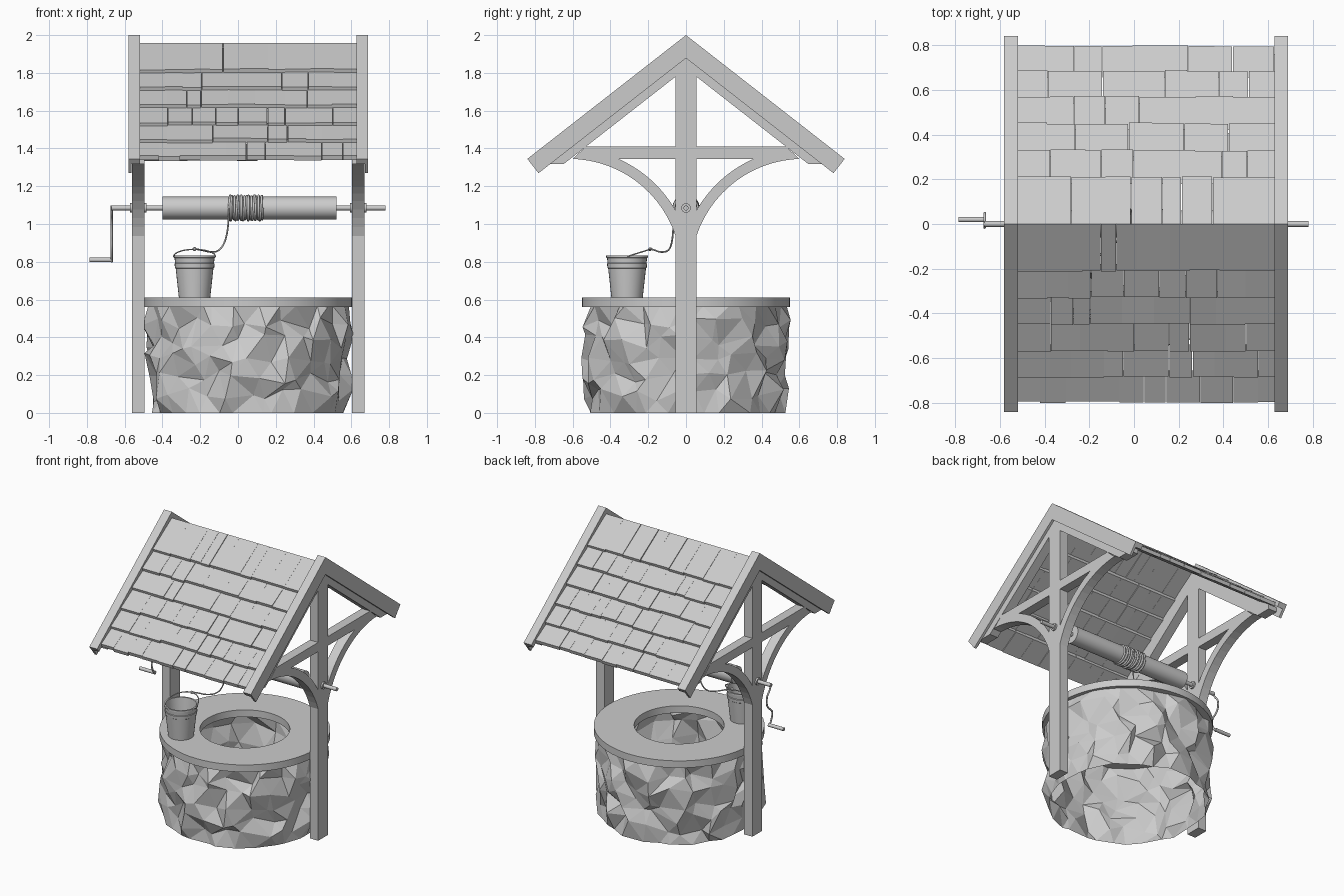
import bpy, bmesh, math, random
from mathutils import Vector

random.seed(4)
cube = bpy.data.objects.get("Cube")
if cube:
    bpy.data.objects.remove(cube)

grey = bpy.data.materials.new("plain_grey")
grey.use_nodes = True
grey.diffuse_color = (0.6, 0.6, 0.6, 1)
grey.node_tree.nodes["Principled BSDF"].inputs["Base Color"].default_value = (0.6, 0.6, 0.6, 1)

CX = 0.054          # middle of the well and roof
SLOPE = 0.78        # roof fall per unit of depth
AXLE_Z = 1.085
tau = 2 * math.pi


def finish(name, bm, smooth=False, fix=True):
    if fix:
        bmesh.ops.recalc_face_normals(bm, faces=bm.faces)
    mesh = bpy.data.meshes.new(name)
    bm.to_mesh(mesh)
    bm.free()
    mesh.materials.append(grey)
    if smooth:
        for p in mesh.polygons:
            p.use_smooth = True
        mesh.set_sharp_from_angle(angle=math.radians(35))
    obj = bpy.data.objects.new(name, mesh)
    bpy.context.collection.objects.link(obj)
    return obj


def add_prism(bm, pts, x0, x1):
    """Extrude a (y, z) outline along x."""
    a = [bm.verts.new((x0, y, z)) for y, z in pts]
    b = [bm.verts.new((x1, y, z)) for y, z in pts]
    bm.faces.new(a)
    bm.faces.new(b[::-1])
    for i in range(len(pts)):
        j = (i + 1) % len(pts)
        bm.faces.new((a[i], b[i], b[j], a[j]))


def prism(name, pts, x0, x1):
    bm = bmesh.new()
    add_prism(bm, pts, x0, x1)
    return finish(name, bm)


def lathe(name, profile, centre, axis="z", segs=48, closed=False):
    """Turn an (r, h) profile round z or x."""
    bm = bmesh.new()
    rings = []
    for r, h in profile:
        ring = []
        for k in range(segs):
            u, v = r * math.cos(tau * k / segs), r * math.sin(tau * k / segs)
            p = (u, v, h) if axis == "z" else (h, u, v)
            ring.append(bm.verts.new(Vector(p) + Vector(centre)))
        rings.append(ring)
    pairs = list(zip(rings, rings[1:]))
    if closed:
        pairs.append((rings[-1], rings[0]))
    else:
        bm.faces.new(rings[0])
        bm.faces.new(rings[-1])
    for a, b in pairs:
        for k in range(segs):
            n = (k + 1) % segs
            bm.faces.new((a[k], a[n], b[n], b[k]))
    return finish(name, bm, True)


def rod(name, x0, x1, r, y=0, z=AXLE_Z, segs=24):
    return lathe(name, [(r, x0), (r, x1)], (0, y, z), "x", segs)


def tube(name, pts, r, kind="NURBS"):
    """Round wire or rope through a path."""
    cu = bpy.data.curves.new(name, "CURVE")
    cu.dimensions = "3D"
    cu.bevel_depth, cu.bevel_resolution, cu.resolution_u = r, 2, 6
    cu.use_fill_caps = True
    sp = cu.splines.new(kind)
    sp.points.add(len(pts) - 1)
    for p, co in zip(sp.points, pts):
        p.co = (*co, 1)
    if kind == "NURBS":
        sp.order_u, sp.use_endpoint_u = 3, True
    sp.use_smooth = True
    cu.materials.append(grey)
    obj = bpy.data.objects.new(name, cu)
    bpy.context.collection.objects.link(obj)


# Rough stone wall: jittered grid of flat triangles
COLS, ROWS, WALL_H = 30, 6, 0.565
bm = bmesh.new()
grid = []
for j in range(ROWS + 1):
    edge = j in (0, ROWS)
    row = []
    for i in range(COLS):
        a = tau * (i + 0.5 * (j % 2) + random.uniform(-0.4, 0.4)) / COLS
        z = WALL_H * j / ROWS + (0 if edge else random.uniform(-0.038, 0.038))
        r = random.uniform(0.5, 0.535) if edge else random.uniform(0.488, 0.562)
        row.append(bm.verts.new((CX + r * math.cos(a), r * math.sin(a), z)))
    grid.append(row)
for j in range(ROWS):
    for i in range(COLS):
        n = (i + 1) % COLS
        a, b, c, d = grid[j][i], grid[j][n], grid[j + 1][n], grid[j + 1][i]
        tris = ((a, b, d), (b, c, d)) if j % 2 == 0 else ((a, b, c), (a, c, d))
        for t in tris:
            bm.faces.new(t)
finish("stone_wall", bm)

# Flat ring on top of the wall
lathe("well_rim", [(0.29, 0.56), (0.55, 0.56), (0.55, 0.61), (0.29, 0.61)],
      (CX, 0, 0), segs=64, closed=True)


def chevron(top, depth, y_end):
    """Roof-shaped outline with square-cut ends."""
    n = math.hypot(1, SLOPE)
    th = depth / n
    ze = top - SLOPE * y_end
    yi, zi = y_end - th * SLOPE / n, ze - th / n
    return [(0, top), (y_end, ze), (yi, zi), (0, top - depth), (-yi, zi), (-y_end, ze)]


def arch_brace(s):
    """Curved brace between post and tie beam."""
    cy, cz = 0.62, 0.75
    def arc(r, a0, a1):
        return [(s * (cy + r * math.cos(a0 + (a1 - a0) * k / 14)),
                 cz + r * math.sin(a0 + (a1 - a0) * k / 14)) for k in range(15)]
    lower = arc(0.595, math.radians(162), math.radians(90))
    upper = arc(0.65, math.radians(113), math.radians(151))
    return lower + upper


# Two end frames, mirrored
rafter = [(0, 1.945), (0.76, 1.352), (0.76, 1.318), (0.647, 1.318), (0, 1.823),
          (-0.647, 1.318), (-0.76, 1.318), (-0.76, 1.352)]
for s, side in ((-1, "right"), (1, "left")):
    inner, outer = CX + s * 0.549, CX + s * 0.615
    prism(side + "_post", [(-0.055, 0), (0.055, 0), (0.055, 1.82), (0, 1.86), (-0.055, 1.82)],
          inner, outer)
    prism(side + "_rafters", rafter, inner, outer)
    prism(side + "_tie_beam", [(-0.6, 1.345), (0.6, 1.345), (0.53, 1.41), (-0.53, 1.41)],
          inner, outer)
    prism(side + "_front_brace", arch_brace(-1), inner, outer)
    prism(side + "_back_brace", arch_brace(1), inner, outer)
    prism(side + "_verge_board", chevron(2.0, 0.045, 0.84), CX + s * 0.574, CX + s * 0.634)
    prism(side + "_fascia", chevron(2.0, 0.122, 0.84), CX + s * 0.618, CX + s * 0.635)
    rod(side + "_bearing", CX + s * 0.538, CX + s * 0.626, 0.025)

# Overlapping shingle rows on both slopes
bm = bmesh.new()
edges = [0, 0.21, 0.33, 0.45, 0.57, 0.685, 0.797]
for s in (-1, 1):
    for y0, y1 in zip(edges, edges[1:]):
        x, end = CX - 0.576, CX + 0.576
        up = max(y0 - 0.03, 0)
        while x < end:
            nx = x + random.uniform(0.07, 0.16)
            if end - nx < 0.06:
                nx = end
            yb = y1 + random.uniform(-0.004, 0.004)
            lift = random.uniform(-0.003, 0.003)
            zu, zb = 1.957 - SLOPE * up, 1.983 - SLOPE * yb + lift
            gap = random.choice((0.0005, 0.0005, 0.001, 0.004))
            add_prism(bm, [(s * up, zu), (s * yb, zb), (s * (yb - 0.008), zb - 0.024),
                           (s * up, zu - 0.024)], x, nx - gap)
            x = nx
finish("roof_shingles", bm)

# Windlass: axle, drum, wound rope and crank
rod("axle", -0.67, 0.78, 0.013)
rod("drum", -0.4, 0.522, 0.06, segs=32)
TURNS, STEPS = 14, 20
coil = []
for k in range(TURNS * STEPS + 1):
    a = tau * k / STEPS
    r = 0.063 + 0.003 * math.sin(k * 0.13)
    coil.append((-0.047 + 0.18 * k / (TURNS * STEPS) + 0.003 * math.sin(a * 0.7),
                 -r * math.cos(a), AXLE_Z + r * math.sin(a)))
tube("wound_rope", coil, 0.0065, "POLY")
tube("crank_arm", [(-0.668, y, z) for y, z in
     ((0, 1.098), (0.005, 1.06), (0.05, 1.02), (0.045, 0.94), (-0.02, 0.9), (-0.01, 0.84),
      (0.02, 0.8))], 0.006)
rod("crank_handle", -0.785, -0.665, 0.012, 0.02, 0.81)

# Bucket with two raised bands and a wire bail
BX, BY = -0.23, -0.312
lathe("bucket", [(0.083, 0.61), (0.1, 0.765), (0.104, 0.768), (0.106, 0.79), (0.103, 0.793),
                 (0.106, 0.82), (0.111, 0.822), (0.111, 0.832), (0.1, 0.832), (0.079, 0.622)],
      (BX, BY, 0), segs=32)
bail = []
for k in range(17):
    a = math.pi * k / 16
    bail.append((BX + 0.111 * math.cos(a), BY + 0.122 * math.sin(a), 0.828 + 0.038 * math.sin(a)))
tube("bucket_bail", bail, 0.0035)

# Loose rope from the drum down to the bail
tube("hanging_rope", [(-0.047, -0.063, AXLE_Z), (-0.05, -0.066, 1.0), (-0.065, -0.072, 0.91),
                      (-0.1, -0.09, 0.855), (-0.15, -0.14, 0.85), (-0.2, -0.17, 0.865),
                      (-0.24, -0.195, 0.868)], 0.0045)
lathe("rope_knot", [(0.004, -0.011), (0.01, -0.004), (0.01, 0.004), (0.004, 0.011)],
      (BX, BY + 0.122, 0.867), "x", 12)
